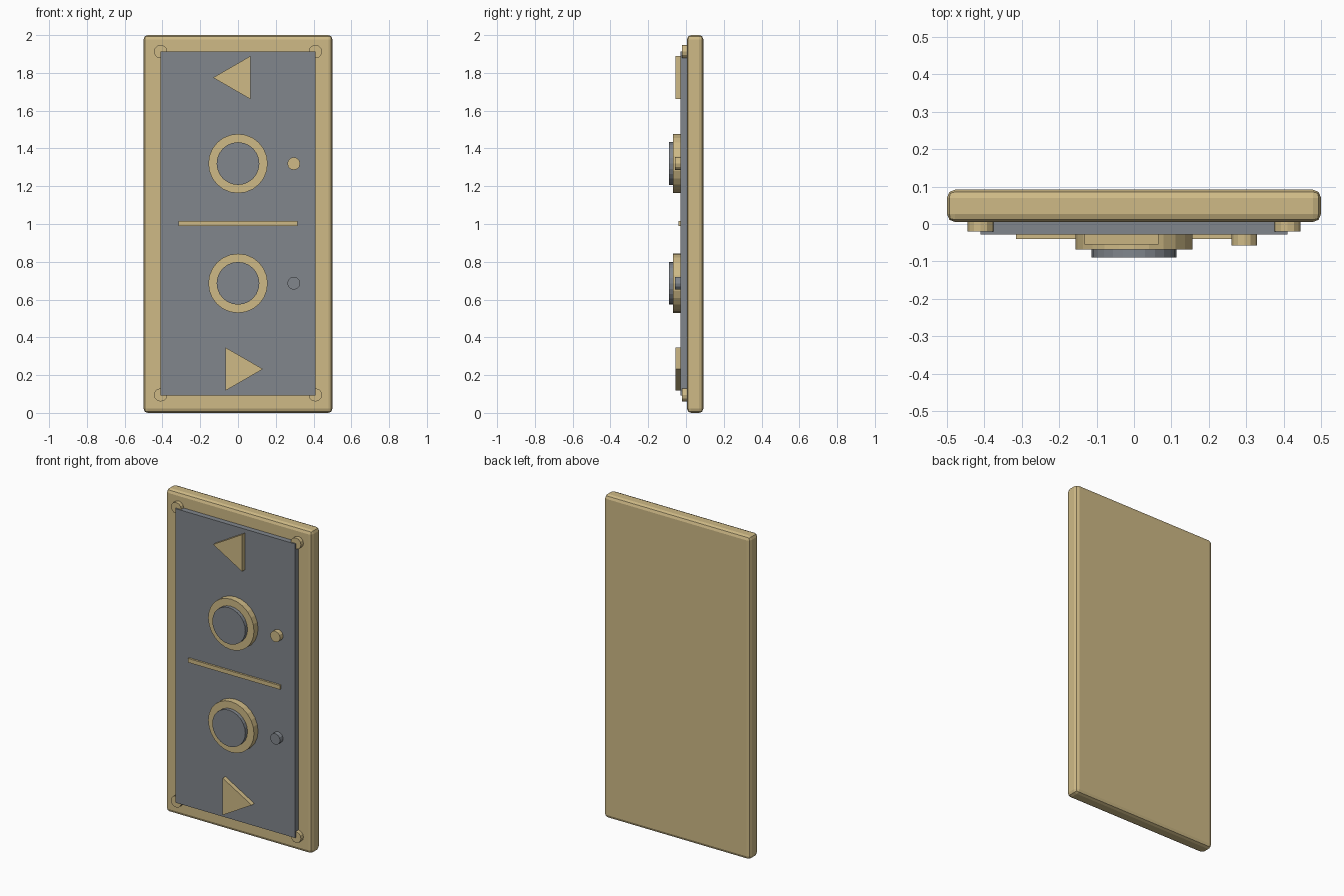
import bpy
from math import pi
from mathutils import Matrix

if "Cube" in bpy.data.objects:
    bpy.data.objects.remove(bpy.data.objects["Cube"])


def material(name, rgb):
    m = bpy.data.materials.new(name)
    m.use_nodes = True
    m.diffuse_color = (*rgb, 1)
    m.node_tree.nodes["Principled BSDF"].inputs["Base Color"].default_value = (*rgb, 1)
    return m


BRASS = material("brass", (0.62, 0.49, 0.24))
STEEL = material("dark_steel", (0.22, 0.24, 0.265))


def finish(name, mat):
    ob = bpy.context.object
    ob.name = name
    ob.data.materials.append(mat)
    return ob


def box(name, mat, width, height, z, front, back):
    bpy.ops.mesh.primitive_cube_add(size=1, location=(0, (front + back) / 2, z))
    ob = finish(name, mat)
    ob.data.transform(Matrix.Diagonal((width, back - front, height, 1)))
    return ob


def disc(name, mat, x, z, radius, front, back, sides, turn=0):
    """Prism whose axis runs front to back; turn rotates it in the panel plane."""
    bpy.ops.mesh.primitive_cylinder_add(
        vertices=sides, radius=radius, depth=back - front,
        location=(x, (front + back) / 2, z))
    ob = finish(name, mat)
    ob.data.transform(Matrix.Rotation(turn, 4, "Y") @ Matrix.Rotation(pi / 2, 4, "X"))
    return ob


# Rounded backing plate
plate = box("back_plate", BRASS, 1, 2, 1, 0.005, 0.092)
bevel = plate.modifiers.new("rounded_edges", "BEVEL")
bevel.width = 0.022
bevel.segments = 2

# Raised dark face and the divider across it
box("face_panel", STEEL, 0.82, 1.82, 1.003, -0.028, 0.01)
box("divider", BRASS, 0.63, 0.025, 1.003, -0.04, -0.02)

# Corner screws, partly tucked behind the face panel
for side, x in (("right", -0.41), ("left", 0.41)):
    for level, z in (("lower", 0.095), ("upper", 1.913)):
        disc(f"{level}_{side}_screw", BRASS, x, z, 0.035, -0.02, 0.01, 12)

# Push buttons with collars and indicator lamps
for level, z, lamp in (("lower", 0.686, STEEL), ("upper", 1.32, BRASS)):
    disc(f"{level}_collar", BRASS, 0, z, 0.157, -0.068, -0.02, 24)
    disc(f"{level}_button", STEEL, 0, z, 0.113, -0.09, -0.02, 24)
    disc(f"{level}_lamp", lamp, 0.295, z, 0.034, -0.058, -0.02, 12)

# Direction arrows
for level, z, turn in (("lower", 0.232, pi / 2), ("upper", 1.775, -pi / 2)):
    disc(f"{level}_arrow", BRASS, 0, z, 0.132, -0.055, -0.02, 3, turn)
